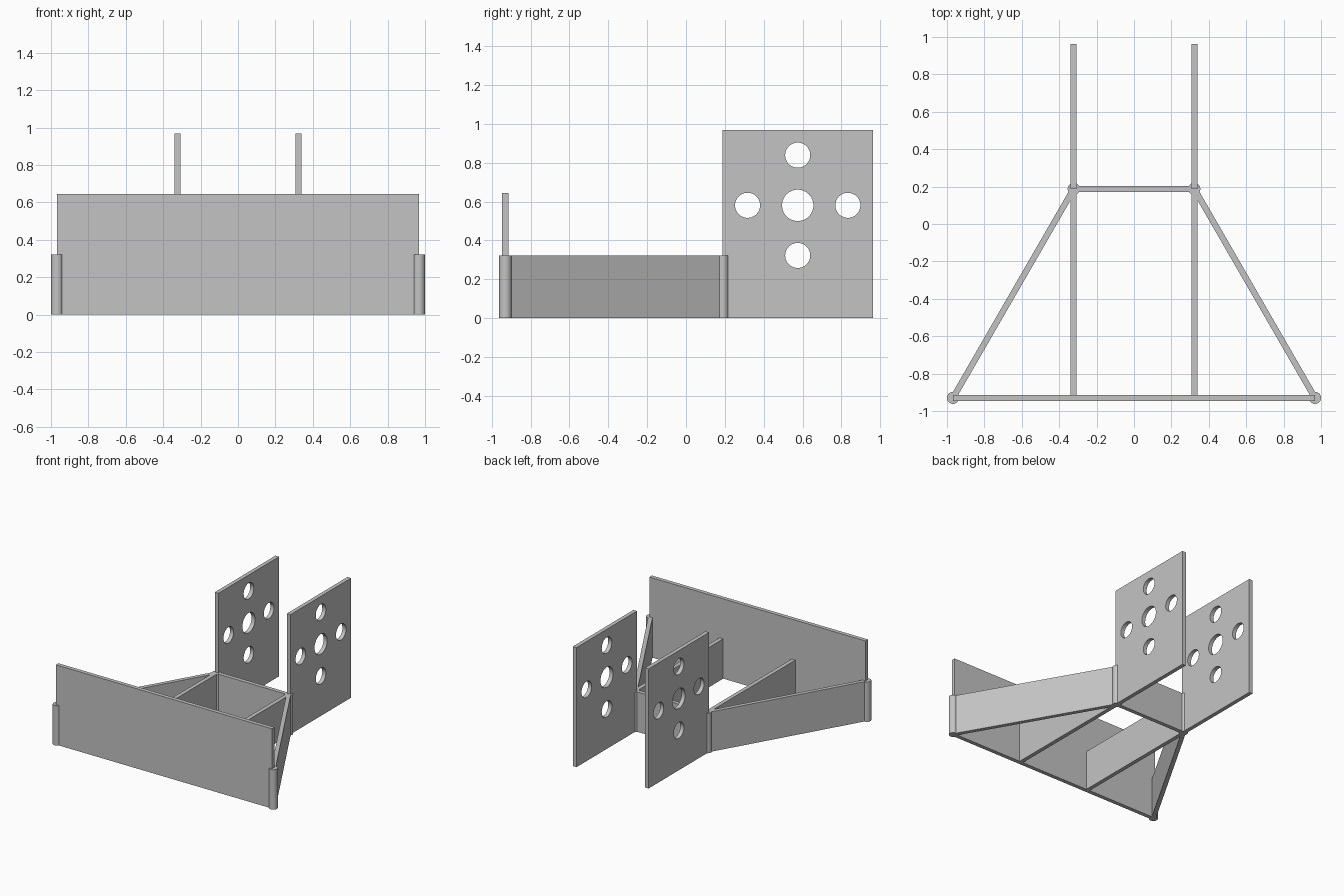
import bpy
import bmesh
import math
from mathutils import Matrix, Vector

if "Cube" in bpy.data.objects:
    bpy.data.objects.remove(bpy.data.objects["Cube"], do_unlink=True)

U = 1 / 31                      # one plate thickness
FRONT_Y = -28.82                # layout in plate thicknesses
REAR_Y = FRONT_Y + 20 * math.sqrt(3)
LOW, TALL, MOUNT = 10, 20, 30   # plate heights

grey = bpy.data.materials.new("plain grey")
grey.use_nodes = True
colour = (0.55, 0.55, 0.55, 1)
grey.diffuse_color = colour
grey.node_tree.nodes["Principled BSDF"].inputs["Base Color"].default_value = colour


def finish(name, bm):
    """Turn a bmesh into a named, scaled object."""
    bmesh.ops.scale(bm, vec=(U, U, U), verts=bm.verts)
    mesh = bpy.data.meshes.new(name)
    bm.to_mesh(mesh)
    bm.free()
    mesh.materials.append(grey)
    obj = bpy.data.objects.new(name, mesh)
    bpy.context.collection.objects.link(obj)
    return obj


def smooth(obj):
    bpy.ops.object.select_all(action="DESELECT")
    obj.select_set(True)
    bpy.context.view_layer.objects.active = obj
    bpy.ops.object.shade_smooth_by_angle(angle=math.radians(30))


def plate(name, start, end, height):
    """Upright plate, one unit thick, between two floor points."""
    a, b = Vector(start), Vector(end)
    d = b - a
    mid = (a + b) / 2
    matrix = (Matrix.Translation((mid.x, mid.y, height / 2))
              @ Matrix.Rotation(math.atan2(d.y, d.x), 4, "Z")
              @ Matrix.Diagonal((d.length, 1, height, 1)))
    bm = bmesh.new()
    bmesh.ops.create_cube(bm, size=1, matrix=matrix)
    return finish(name, bm)


def post(name, x, y):
    """Round post that joins two plates at a corner."""
    bm = bmesh.new()
    bmesh.ops.create_cone(bm, cap_ends=True, segments=48, radius1=1, radius2=1,
                          depth=LOW, matrix=Matrix.Translation((x, y, LOW / 2)))
    smooth(finish(name, bm))


def drill(obj, x):
    """Cut a large central hole and four smaller ones around it."""
    bm = bmesh.new()
    holes = [(0, 0, 2.5), (8, 0, 2), (-8, 0, 2), (0, 8, 2), (0, -8, 2)]
    for dy, dz, radius in holes:
        matrix = (Matrix.Translation((x, REAR_Y + 12 + dy, 18 + dz))
                  @ Matrix.Rotation(math.pi / 2, 4, "Y"))
        bmesh.ops.create_cone(bm, cap_ends=True, segments=48, radius1=radius,
                              radius2=radius, depth=4, matrix=matrix)
    cutter = finish("hole_cutter", bm)
    cutter.hide_render = True
    mod = obj.modifiers.new("holes", "BOOLEAN")
    mod.operation = "DIFFERENCE"
    mod.solver = "EXACT"
    mod.object = cutter
    bpy.context.view_layer.objects.active = obj
    bpy.ops.object.modifier_apply(modifier=mod.name)
    bpy.data.objects.remove(cutter, do_unlink=True)
    smooth(obj)


# Cross walls
plate("front_wall", (-30, FRONT_Y), (30, FRONT_Y), TALL)
plate("rear_wall", (-10, REAR_Y), (10, REAR_Y), LOW)

# Mirrored side parts
for side, s in (("left", 1), ("right", -1)):
    plate(side + "_angled_wall", (s * 30, FRONT_Y), (s * 10, REAR_Y), LOW)
    plate(side + "_inner_rib", (s * 10, FRONT_Y), (s * 10, REAR_Y), LOW)
    post(side + "_front_post", s * 30, FRONT_Y)
    post(side + "_rear_post", s * 10, REAR_Y)
    mount = plate(side + "_mounting_plate", (s * 10, REAR_Y), (s * 10, REAR_Y + 24), MOUNT)
    drill(mount, s * 10)
